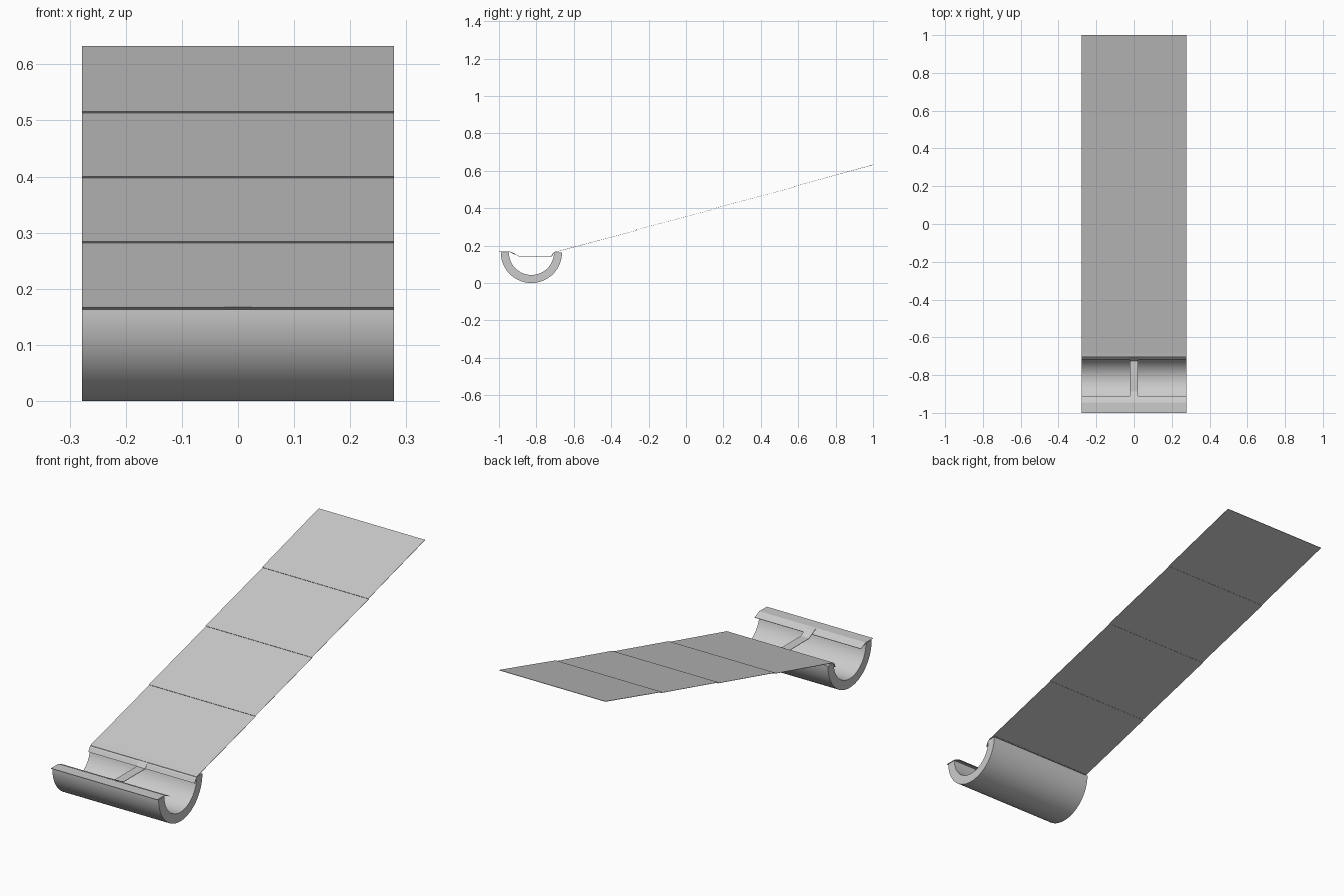
import bpy, bmesh, math

if "Cube" in bpy.data.objects:
    bpy.data.objects.remove(bpy.data.objects["Cube"])

HALF_W = 0.278


def finish(name, bm, smooth=False):
    mesh = bpy.data.meshes.new(name)
    bm.to_mesh(mesh)
    bm.free()
    obj = bpy.data.objects.new(name, mesh)
    bpy.context.collection.objects.link(obj)
    if smooth:
        bpy.ops.object.select_all(action='DESELECT')
        obj.select_set(True)
        bpy.context.view_layer.objects.active = obj
        bpy.ops.object.shade_smooth_by_angle(angle=math.radians(30))
    return obj


def sheet(name, profile, half_w, thickness=0.002):
    """Thin sheet: a (y, z) profile swept along x."""
    bm = bmesh.new()
    rows = [[bm.verts.new((x, y, z)) for x in (-half_w, half_w)] for y, z in profile]
    for a, b in zip(rows, rows[1:]):
        bm.faces.new((a[0], a[1], b[1], b[0]))
    obj = finish(name, bm)
    mod = obj.modifiers.new("thickness", 'SOLIDIFY')
    mod.thickness = thickness
    mod.offset = 0
    return obj


# Half-round gutter trough with thick walls
CY, CZ, R_OUT, R_IN, SEG = -0.8265, 0.1645, 0.1635, 0.1205, 48
arc = [math.pi + math.pi * i / SEG for i in range(SEG + 1)]
bm = bmesh.new()
rings = []
for x in (-HALF_W, HALF_W):
    rings.append([[bm.verts.new((x, CY + r * math.cos(a), CZ + r * math.sin(a))) for a in arc]
                  for r in (R_OUT, R_IN)])
(lo, li), (ro, ri) = rings
for i in range(SEG):
    j = i + 1
    bm.faces.new((lo[i], lo[j], ro[j], ro[i]))
    bm.faces.new((li[j], li[i], ri[i], ri[j]))
    bm.faces.new((lo[j], lo[i], li[i], li[j]))
    bm.faces.new((ro[i], ro[j], ri[j], ri[i]))
for i in (0, SEG):
    bm.faces.new((lo[i], ro[i], ri[i], li[i]))
bmesh.ops.recalc_face_normals(bm, faces=bm.faces)
bmesh.ops.translate(bm, verts=bm.verts, vec=(0, 0, R_OUT - CZ))
finish("gutter_trough", bm, smooth=True)

# Lip sheet folded over the front rim
sheet("front_lip", [(-1.0, 0.167), (-0.945, 0.167), (-0.91, 0.151)], HALF_W)

# Flashing that drops from the roof edge into the trough
sheet("rear_flashing", [(-0.668, 0.173), (-0.70, 0.166), (-0.71, 0.157), (-0.72, 0.138)], HALF_W)

# Narrow strap tying the front and rear rims together
sheet("cross_strap", [(-0.945, 0.168), (-0.925, 0.161), (-0.888, 0.14),
                      (-0.725, 0.14), (-0.706, 0.163)], 0.022)

# Roof: four equal panels, each stepping slightly over the one below
ROWS, Y0, Z0 = 4, -0.69, 0.168
DY, DZ, STEP = 0.4225, 0.116, 0.003
roof = []
for i in range(ROWS):
    y, z = Y0 + DY * i, Z0 + DZ * i
    roof.append((y, z))
    if i < ROWS - 1:
        roof.append((y + DY + 0.003, z + DZ - STEP))
    else:
        roof.append((y + DY, z + DZ))
sheet("roof_panels", roof, HALF_W)
